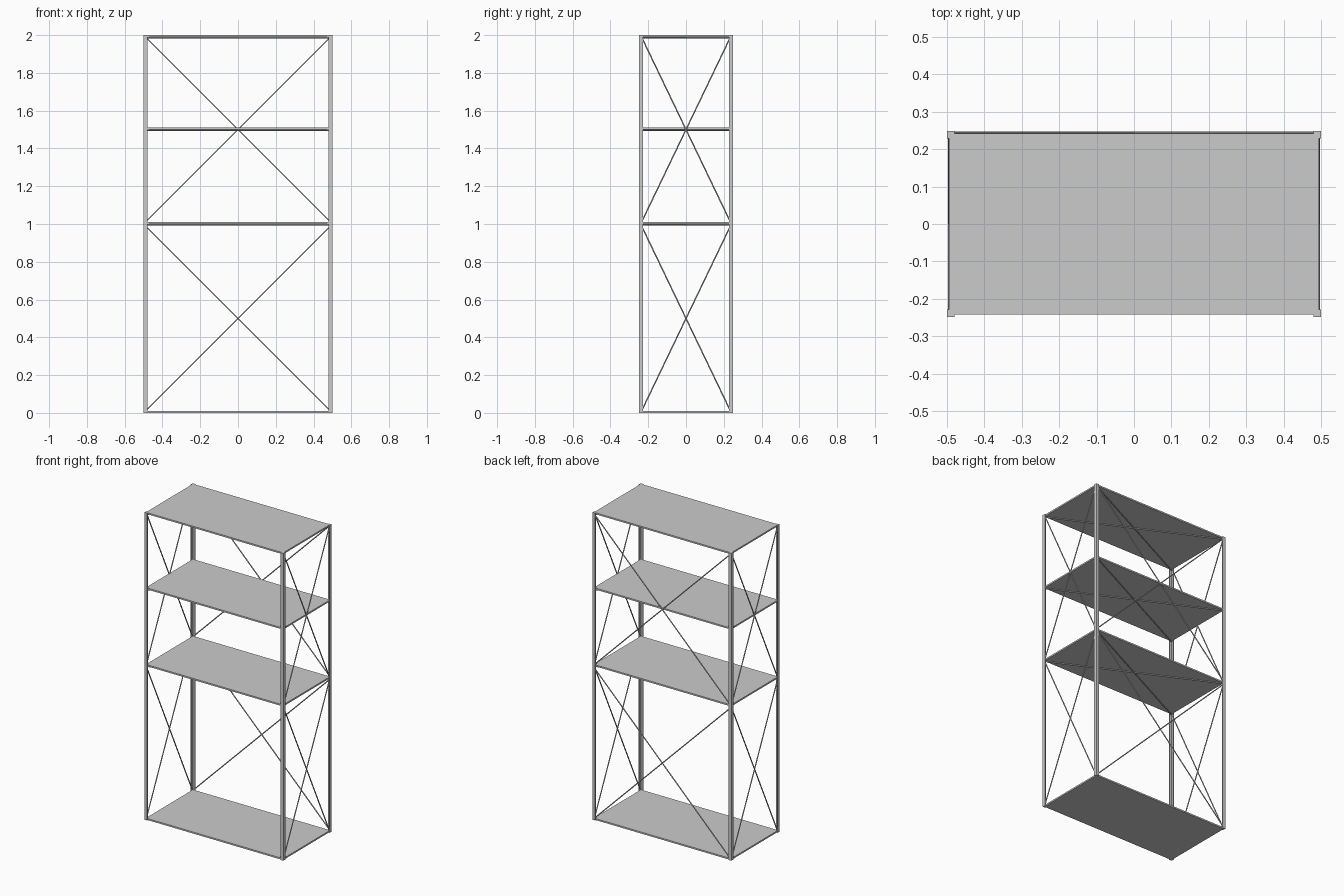
import bpy
import bmesh
from mathutils import Vector

cube = bpy.data.objects.get("Cube")
if cube:
    bpy.data.objects.remove(cube, do_unlink=True)

HX, HY, HEIGHT = 0.5, 0.248      , 2.0   # outer half sizes and height
LEG, WALL = 0.02, 0.006          # angle post flange width and thickness
SHELF = 0.01
ROD = 0.0035

steel = bpy.data.materials.new("light grey steel")
grey = (0.6, 0.6, 0.6, 1)
steel.diffuse_color = grey
steel.use_nodes = True
steel.node_tree.nodes["Principled BSDF"].inputs["Base Color"].default_value = grey


def finish(bm, name):
    bmesh.ops.recalc_face_normals(bm, faces=bm.faces)
    mesh = bpy.data.meshes.new(name)
    bm.to_mesh(mesh)
    bm.free()
    mesh.materials.append(steel)
    obj = bpy.data.objects.new(name, mesh)
    bpy.context.collection.objects.link(obj)
    return obj


def extrude_outline(name, outline, bottom, top):
    bm = bmesh.new()
    face = bm.faces.new([bm.verts.new((x, y, bottom)) for x, y in outline])
    result = bmesh.ops.extrude_face_region(bm, geom=[face])
    verts = [v for v in result["geom"] if isinstance(v, bmesh.types.BMVert)]
    bmesh.ops.translate(bm, verts=verts, vec=(0, 0, top - bottom))
    return finish(bm, name)


def rod(name, start, end):
    start, end = Vector(start), Vector(end)
    axis = end - start
    bm = bmesh.new()
    bmesh.ops.create_cone(bm, cap_ends=True, segments=8, radius1=ROD,
                          radius2=ROD, depth=axis.length)
    turn = axis.to_track_quat("Z", "Y").to_matrix().to_4x4()
    bmesh.ops.transform(bm, matrix=turn, verts=bm.verts)
    bmesh.ops.translate(bm, verts=bm.verts, vec=(start + end) / 2)
    return finish(bm, name)


# Angle-section corner posts, open towards the inside
angle = [(0, 0), (LEG, 0), (LEG, WALL), (WALL, WALL), (WALL, LEG), (0, LEG)]
for side, sx in (("right", -1), ("left", 1)):
    for end, sy in (("front", -1), ("back", 1)):
        outline = [(sx * (HX - u), sy * (HY - v)) for u, v in angle]
        extrude_outline(f"{end}_{side}_post", outline, 0, HEIGHT)

# Shelves, fitted inside the posts
sx, sy = HX - WALL, HY - WALL
plate = [(-sx, -sy), (sx, -sy), (sx, sy), (-sx, sy)]
levels = {"bottom": 0, "lower": 1.0, "upper": 1.5, "top": HEIGHT - SHELF}
for level, z in levels.items():
    extrude_outline(f"{level}_shelf", plate, z, z + SHELF)
    # Crossed rods under the raised shelves
    if z > 0:
        for d in (-1, 1):
            zr = z - ROD
            rod(f"{level}_shelf_brace", (-sx, -d * sy, zr), (sx, d * sy, zr))

# Crossed rods on the back and both ends, in two tall bays
bx, by = HX - 0.015, HY - 0.015
for bay, low in (("lower", 0.015), ("upper", 1.015)):
    high = low + 0.97
    for z1, z2 in ((low, high), (high, low)):
        y = HY - ROD - 0.001
        rod(f"{bay}_back_brace", (-bx, y, z1), (bx, y, z2))
        for side, s in (("right", -1), ("left", 1)):
            x = s * (HX - ROD - 0.003)
            rod(f"{bay}_{side}_brace", (x, -by, z1), (x, by, z2))
